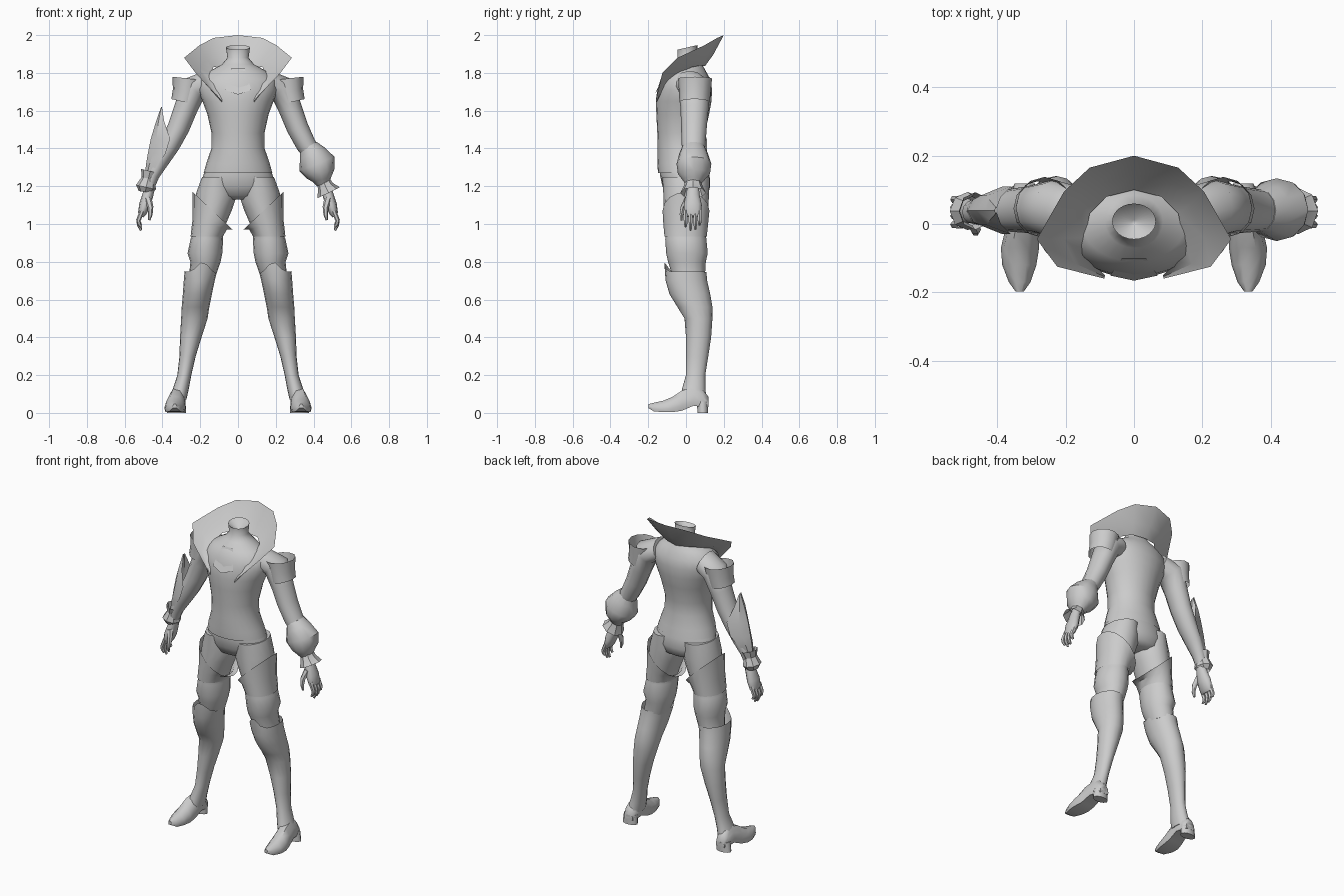
import bpy, bmesh, math
from mathutils import Vector

cloth = bpy.data.materials.new("grey_cloth")
cloth.diffuse_color = (0.6, 0.6, 0.6, 1)


def make(name, verts, faces, angle=55):
    bm = bmesh.new()
    vs = [bm.verts.new(v) for v in verts]
    for f in faces:
        bm.faces.new([vs[i] for i in f])
    bmesh.ops.recalc_face_normals(bm, faces=bm.faces)
    me = bpy.data.meshes.new(name)
    bm.to_mesh(me)
    bm.free()
    ob = bpy.data.objects.new(name, me)
    bpy.context.collection.objects.link(ob)
    me.materials.append(cloth)
    bpy.ops.object.select_all(action='DESELECT')
    ob.select_set(True)
    bpy.context.view_layer.objects.active = ob
    bpy.ops.object.shade_smooth_by_angle(angle=math.radians(angle))
    return ob


def loft(name, rings, caps=(True, True), closed=True, angle=55):
    n = len(rings[0])
    verts = [p for r in rings for p in r]
    faces = []
    for i in range(len(rings) - 1):
        for j in range(n if closed else n - 1):
            k = (j + 1) % n
            faces.append((i*n + j, i*n + k, (i+1)*n + k, (i+1)*n + j))
    if caps[0]:
        faces.append(tuple(range(n)))
    if caps[1]:
        faces.append(tuple(range((len(rings)-1)*n, len(rings)*n)))
    return make(name, verts, faces, angle)


def ring(c, u, v, n=16):
    c, u, v = Vector(c), Vector(u), Vector(v)
    return [c + u*math.cos(2*math.pi*i/n) + v*math.sin(2*math.pi*i/n) for i in range(n)]


def upright(rows, s=1, n=16):
    """rows: z, centre x, half width, front y, back y, optional tilt outwards, tilt to front"""
    out = []
    for z, cx, rx, yf, yb, *t in rows:
        to, tf = t if t else (0, 0)
        out.append(ring((s*cx, (yf+yb)/2, z), (s*rx, 0, to), (0, (yb-yf)/2, -tf), n))
    return out


def limb(rows, s=1, n=12):
    """rows: x, z, radius in the xz plane, centre y, radius in y; rings sit square to the path"""
    out = []
    for i, (x, z, r, y, ry) in enumerate(rows):
        a, b = rows[max(i-1, 0)], rows[min(i+1, len(rows)-1)]
        d = Vector((b[0]-a[0], 0, b[1]-a[1])).normalized()
        out.append(ring((s*x, y, z), (-s*d.z*r, 0, d.x*r), (0, ry, 0), n))
    return out


# Jacket and neck
loft("jacket", upright([
    (1.935, 0, .064, -.045, .06, 0, -.012), (1.88, 0, .056, -.045, .06), (1.845, 0, .085, -.07, .085),
    (1.81, 0, .15, -.11, .105), (1.765, 0, .205, -.135, .13), (1.71, 0, .21, -.152, .138),
    (1.65, 0, .188, -.16, .135), (1.58, 0, .162, -.157, .122), (1.48, 0, .14, -.152, .10),
    (1.40, 0, .141, -.15, .10), (1.32, 0, .168, -.152, .118), (1.27, 0, .182, -.148, .127)], n=24),
    caps=(False, False))
# Dipped neck cap
neck = upright([(1.935, 0, .064, -.045, .06, 0, -.012), (1.89, 0, .006, 0, .012)], n=24)
loft("neck_cap", neck, caps=(False, True))
# Breeches seat
loft("breeches_seat", upright([
    (1.33, 0, .155, -.135, .105), (1.26, 0, .183, -.138, .125), (1.2, 0, .198, -.125, .128),
    (1.15, 0, .16, -.10, .115), (1.13, 0, .09, -.06, .08)], n=24))

# Standing collar, half outline mirrored: base on the neck, wide rim above
base = [(0, .10, 1.835), (.08, .08, 1.84), (.13, .03, 1.83), (.143, -.04, 1.80), (.125, -.11, 1.74), (.085, -.15, 1.66)]
rim = [(0, .2, 2.0), (.13, .165, 1.985), (.205, .095, 1.945), (.285, -.045, 1.88), (.225, -.125, 1.80), (.087, -.16, 1.655)]


def both(pts):
    return [Vector((-x, y, z)) for x, y, z in pts[:0:-1]] + [Vector(p) for p in pts]


mid = [Vector(a)*.55 + Vector(b)*.45 - Vector((0, 0, .012)) for a, b in zip(base, rim)]
loft("collar", [both(base), both(mid), both(rim)], caps=(False, False), closed=False, angle=35)
# Neckline plate
make("neckline_plate", [(-.07, -.151, 1.71), (0, -.166, 1.685), (.07, -.151, 1.71), (.035, -.10, 1.825), (-.035, -.10, 1.825)],
     [(0, 1, 2, 3, 4)])

for s, side in ((1, "left"), (-1, "right")):
    # Breeches leg with gathered knee
    loft(side + "_breeches_leg", upright([
        (1.25, .105, .085, -.125, .125), (1.16, .113, .11, -.12, .122), (1.08, .13, .1, -.118, .118),
        (1.0, .149, .085, -.115, .112), (.945, .162, .08, -.108, .105), (.92, .165, .086, -.11, .108),
        (.845, .175, .092, -.105, .115), (.80, .172, .08, -.095, .105), (.72, .19, .07, -.07, .1)], s))
    # Thigh overlay with slanted hem
    loft(side + "_thigh_overlay", upright([
        (1.07, .134, .106, -.124, .124, .1, 0), (1.0, .15, .09, -.12, .117, .03, 0),
        (.935, .165, .086, -.114, .11)], s), caps=(False, False))
    # Boot shaft, its cuff rises to a point in front
    boot = upright([
        (.745, .198, .085, -.115, .108, .005, .0), (.70, .205, .082, -.108, .112), (.63, .215, .077, -.088, .128),
        (.56, .225, .073, -.045, .14), (.5, .231, .07, -.008, .14), (.4, .25, .057, 0, .133),
        (.3, .267, .043, 0, .118), (.2, .284, .037, 0, .102), (.13, .302, .042, -.02, .102),
        (.07, .318, .045, -.03, .11)], s)
    for p in boot[0]:
        p.z += .065*max(0, 1 - abs(p.x - s*.185)/.06) if p.y < -.02 else 0
    loft(side + "_boot", boot, caps=(False, True))
    # Boot foot: sections from heel to toe (y, centre x, half width, bottom, top)
    foot = []
    for y, cx, w, b, t in [(.118, .32, .03, .03, .09), (.09, .32, .042, .03, .125), (.04, .322, .045, .038, .14),
                           (-.02, .328, .05, .012, .125), (-.07, .334, .056, .004, .09), (-.12, .336, .05, .004, .068),
                           (-.17, .335, .032, .008, .056), (-.198, .335, .012, .025, .048)]:
        foot.append([Vector((s*(cx + w*a), y, b + (t-b)*h)) for a, h in
                     [(-.9, 0), (.9, 0), (1, .25), (.85, .6), (.4, .95), (-.4, .95), (-.85, .6), (-1, .25)]])
    loft(side + "_foot", foot)
    # Boot heel
    loft(side + "_heel", upright([(.06, .322, .045, .055, .12), (0, .326, .05, .06, .118)], s, 10))

    # Arm
    arm = [(.15, 1.745, .07, .02, .085), (.235, 1.715, .074, .045, .085), (.277, 1.61, .062, .045, .074),
           (.315, 1.51, .058, .042, .068), (.36, 1.42, .053, .04, .063)]
    if s < 0:
        arm += [(.41, 1.335, .045, .04, .055), (.45, 1.26, .035, .038, .042), (.475, 1.19, .03, .035, .034)]
    else:
        arm += [(.385, 1.385, .05, .04, .058)]
    loft(side + "_arm", limb(arm, s))
    # Flared shoulder sleeve
    loft(side + "_shoulder_sleeve", limb([(.262, 1.77, .085, .048, .09), (.27, 1.7, .076, .047, .084),
         (.283, 1.645, .072, .045, .08)], s), caps=(False, False), angle=35)
    # Puffed lower sleeve on one arm, forearm guard on the other
    if s > 0:
        loft("puffed_sleeve", limb([(.372, 1.41, .05, .04, .06), (.392, 1.375, .072, .04, .075), (.418, 1.318, .1, .042, .092),
             (.437, 1.265, .077, .042, .085), (.445, 1.235, .05, .04, .06), (.452, 1.21, .035, .038, .04)], s), angle=35)
        loft("flared_cuff", limb([(.45, 1.235, .034, .038, .04), (.463, 1.2, .043, .038, .05), (.48, 1.165, .066, .038, .068)], s, 8),
             caps=(False, False), angle=30)
    else:
        pts = []
        for z, xe, xo, yf, yb in [(1.62, -.403, -.407, .035, .045), (1.54, -.39, -.435, .0, .08), (1.45, -.36, -.462, -.03, .11),
                                  (1.37, -.385, -.478, -.03, .11), (1.31, -.43, -.488, -.012, .09), (1.23, -.475, -.492, .02, .055)]:
            ym = (yf + yb)/2
            pts.append([Vector(p) for p in [(xe, yf, z), (xe*.3 + xo*.7, (yf+ym)/2 - .008, z), (xo, ym, z),
                                            (xe*.3 + xo*.7, (yb+ym)/2 + .008, z), (xe, yb, z)]])
        loft("forearm_guard", pts, caps=(False, False), closed=False, angle=35)
        loft("wrist_cuff", limb([(.465, 1.28, .05, .038, .055), (.475, 1.24, .036, .038, .042), (.487, 1.195, .054, .038, .056),
             (.49, 1.17, .035, .038, .038)], s, 8), caps=(False, False), angle=30)

    # Hand
    loft(side + "_palm", limb([(.462, 1.21, .026, .038, .03), (.478, 1.15, .029, .036, .038), (.494, 1.1, .03, .036, .05),
         (.508, 1.055, .022, .036, .047), (.514, 1.04, .013, .036, .04)], s, 10))
    for i, (y, tip) in enumerate([(-.002, .985), (.024, .966), (.049, .972), (.072, .995)]):
        loft(f"{side}_finger_{i+1}", limb([(.507, 1.07, .013, y, .0125), (.527, 1.02, .012, y, .0115),
             (.524, (1.02+tip)/2, .0105, y, .010), (.513, tip, .006, y, .006)], s, 6))
    loft(side + "_thumb", limb([(.478, 1.14, .02, .01, .018), (.464, 1.09, .016, -.016, .015), (.464, 1.05, .012, -.024, .011),
         (.47, 1.02, .006, -.024, .006)], s, 6))
